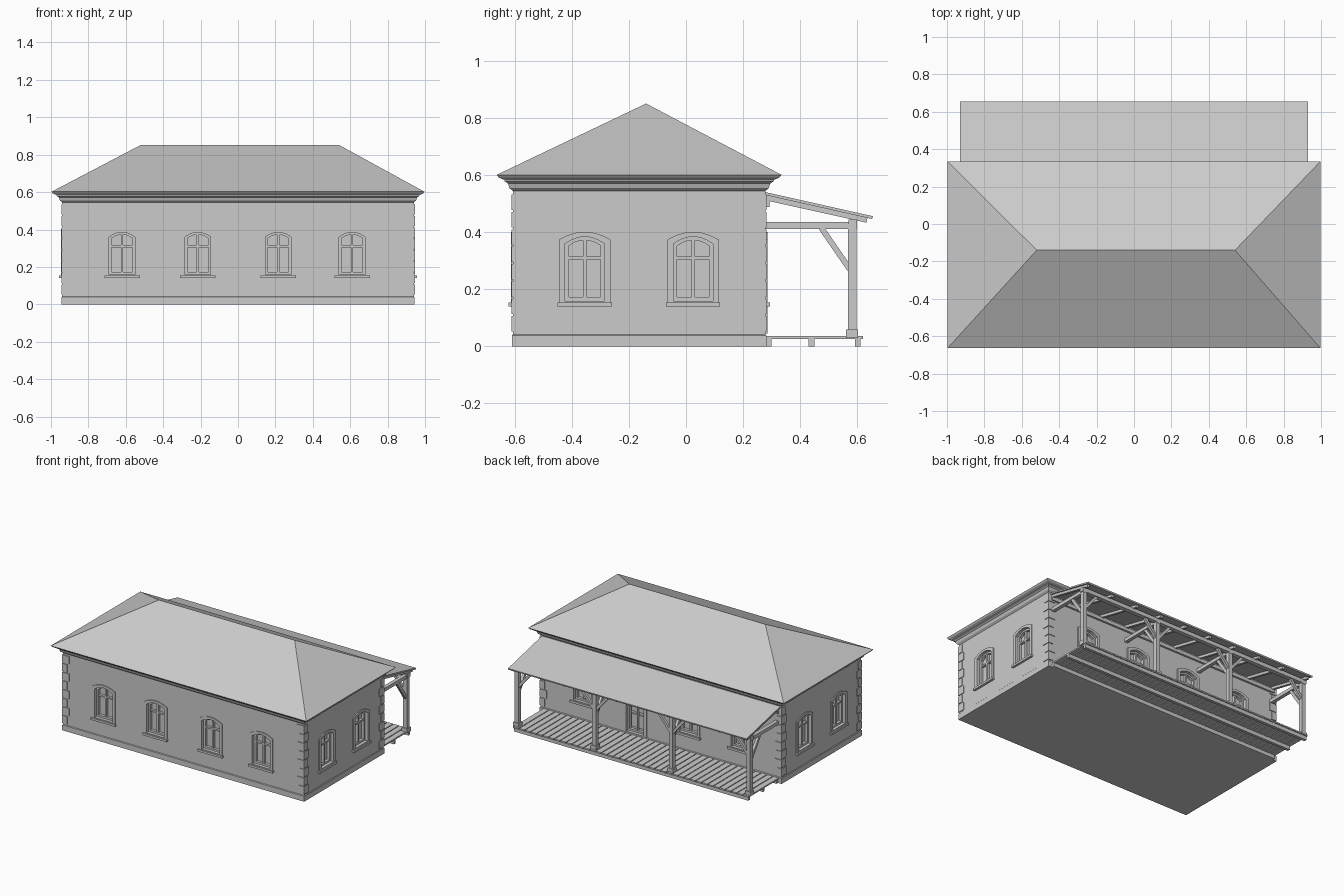
import bpy, bmesh, math
from mathutils import Vector, Matrix

if "Cube" in bpy.data.objects:
    bpy.data.objects.remove(bpy.data.objects["Cube"])

X, Y0, Y1 = 0.94, -0.607, 0.278      # wall planes


def finish(bm, name):
    bmesh.ops.recalc_face_normals(bm, faces=bm.faces)
    me = bpy.data.meshes.new(name)
    bm.to_mesh(me)
    bm.free()
    ob = bpy.data.objects.new(name, me)
    bpy.context.collection.objects.link(ob)
    return ob


def box(bm, lo, hi, m=Matrix()):
    c = [(a + b) / 2 for a, b in zip(lo, hi)]
    s = [b - a for a, b in zip(lo, hi)]
    bmesh.ops.create_cube(bm, size=1, matrix=m @ Matrix.Translation(c) @ Matrix.Diagonal((*s, 1)))


def beam(bm, a, b, w, h):
    a, b = Vector(a), Vector(b)
    d = b - a
    rot = d.to_track_quat('Y', 'Z').to_matrix().to_4x4()
    box(bm, (-w / 2, 0, -h / 2), (w / 2, d.length, h / 2), Matrix.Translation(a) @ rot)


def rings(bm, levels):
    """Stack of rectangles (offset from the wall, height), returns the loops."""
    loops = []
    for o, z in levels:
        loops.append([bm.verts.new((x, y, z)) for x, y in (
            (-X - o, Y0 - o), (X + o, Y0 - o), (X + o, Y1 + o), (-X - o, Y1 + o))])
    for p, q in zip(loops, loops[1:]):
        for i in range(4):
            j = (i + 1) % 4
            bm.faces.new((p[i], p[j], q[j], q[i]))
    bm.faces.new(loops[0])
    return loops


def arch(w, z0, z1, rise):
    """Opening outline with a low arched head."""
    pts = [(-w / 2, z0), (w / 2, z0)]
    for i in range(7):
        t = 1 - i / 3
        pts.append((w / 2 * t, z1 - rise * t * t))
    return pts


def prism(bm, pts, ya, yb, m):
    a = [bm.verts.new(m @ Vector((u, ya, z))) for u, z in pts]
    b = [bm.verts.new(m @ Vector((u, yb, z))) for u, z in pts]
    bm.faces.new(a)
    bm.faces.new(b[::-1])
    for i in range(len(a)):
        j = (i + 1) % len(a)
        bm.faces.new((a[i], a[j], b[j], b[i]))


def frame(bm, outer, inner, ya, yb, m):
    g = [[bm.verts.new(m @ Vector((u, y, z))) for u, z in pts]
         for pts, y in ((outer, ya), (outer, yb), (inner, yb), (inner, ya))]
    n = len(outer)
    for k in range(4):
        p, q = g[k], g[(k + 1) % 4]
        for i in range(n):
            j = (i + 1) % n
            bm.faces.new((p[i], p[j], q[j], q[i]))


# walls with stepped cornice
bm = bmesh.new()
lv = rings(bm, [(0.004, 0), (0.004, 0.038), (0, 0.042), (0, 0.545), (0.012, 0.555),
                (0.018, 0.572), (0.03, 0.58), (0.03, 0.592)])
bm.faces.new(lv[-1])
walls = finish(bm, "walls")

# hipped roof
bm = bmesh.new()
lv = rings(bm, [(0.035, 0.586), (0.049, 0.592), (0.057, 0.602)])
a, b, c, d = lv[-1]
l = bm.verts.new((-0.52, -0.14, 0.852))
r = bm.verts.new((0.54, -0.14, 0.852))
for f in ((a, b, r, l), (b, c, r), (c, d, l, r), (d, a, l)):
    bm.faces.new(f)
finish(bm, "hip_roof")

# openings: (position along wall, wall, is_door)
front = [(x, Y0, 0, False) for x in (-0.62, -0.215, 0.215, 0.61)]
back = [(x, Y1, 180, x == 0.2) for x in (-0.62, -0.215, 0.2, 0.61)]
right = [(X, y, 90, False) for y in (-0.355, 0.025)]
left = [(-X, y, -90, False) for y in (-0.355, 0.025)]

cut, casing, sash = bmesh.new(), bmesh.new(), bmesh.new()
for x, y, ang, door in front + back + right + left:
    m = Matrix.Translation((x, y, 0)) @ Matrix.Rotation(math.radians(ang), 4, 'Z')
    z0 = 0.05 if door else 0.16
    zo = 0.046 if door else 0.145
    prism(cut, arch(0.138, z0, 0.385, 0.025), -0.05, 0.035, m)
    frame(casing, arch(0.18, zo, 0.402, 0.027), arch(0.138, z0, 0.385, 0.025), -0.007, 0.004, m)
    frame(sash, arch(0.139, z0, 0.386, 0.025), arch(0.112, z0 + 0.013, 0.373, 0.02), 0.015, 0.036, m)
    box(sash, (-0.006, 0.017, z0 + 0.01), (0.006, 0.036, 0.375), m)
    box(sash, (-0.06, 0.018, 0.305), (0.06, 0.036, 0.316), m)
    if door:
        for s in (-0.03, 0.03):
            for za, zb in ((0.08, 0.17), (0.19, 0.29)):
                box(sash, (s - 0.018, 0.024, za), (s + 0.018, 0.036, zb), m)
    else:
        box(casing, (-0.095, -0.016, 0.14), (0.095, 0.004, 0.155), m)

cutter = finish(cut, "opening_cutter")
cutter.hide_render = True
mod = walls.modifiers.new("openings", 'BOOLEAN')
mod.object, mod.operation, mod.solver = cutter, 'DIFFERENCE', 'EXACT'
bpy.context.view_layer.objects.active = walls
bpy.ops.object.modifier_apply(modifier="openings")
bpy.data.objects.remove(cutter)
finish(casing, "window_casings")
finish(sash, "window_sashes")

# corner quoins
bm = bmesh.new()
for sx in (-1, 1):
    for yy, sy in ((Y0, -1), (Y1, 1)):
        for i in range(8):
            n = 0.05 if i % 2 else 0.035
            xs = sorted((sx * (X + 0.005), sx * (X - n)))
            ys = sorted((yy + sy * 0.005, yy - sy * (0.085 - n)))
            box(bm, (xs[0], ys[0], 0.052 + i * 0.061), (xs[1], ys[1], 0.106 + i * 0.061))
finish(bm, "corner_quoins")

# porch roof sheet
bm = bmesh.new()
beam(bm, (0, 0.275, 0.537), (0, 0.654, 0.452), 1.86, 0.010)
finish(bm, "porch_roof")

# porch rafters
bm = bmesh.new()
for i in range(10):
    x = -0.91 + i * 1.82 / 9
    beam(bm, (x, 0.278, 0.522), (x, 0.635, 0.443), 0.018, 0.018)
finish(bm, "porch_rafters")

# posts, beams and braces
bm = bmesh.new()
posts = (-0.905, -0.3, 0.3, 0.905)
for x in posts:
    box(bm, (x - 0.015, 0.568, 0.03), (x + 0.015, 0.598, 0.43))
    box(bm, (x - 0.021, 0.562, 0.03), (x + 0.021, 0.604, 0.06))
    box(bm, (x - 0.013, 0.278, 0.412), (x + 0.013, 0.6, 0.436))
    beam(bm, (x, 0.475, 0.415), (x, 0.575, 0.27), 0.018, 0.02)
    for s in (-1, 1):
        if abs(x + s * 0.1) < 0.92:
            beam(bm, (x + s * 0.1, 0.583, 0.42), (x, 0.583, 0.3), 0.018, 0.018)
box(bm, (-0.925, 0.57, 0.418), (0.925, 0.6, 0.446))
box(bm, (-0.92, 0.276, 0.49), (0.92, 0.292, 0.515))
finish(bm, "porch_frame")

# porch deck boards on joists
bm = bmesh.new()
n = 40
for i in range(n):
    x = -0.92 + i * 1.84 / n
    box(bm, (x, 0.278, 0.026), (x + 1.84 / n - 0.006, 0.62, 0.036))
finish(bm, "deck_boards")
bm = bmesh.new()
for y in (0.29, 0.44, 0.602):
    box(bm, (-0.915, y - 0.01, 0), (0.915, y + 0.01, 0.027))
finish(bm, "deck_joists")
